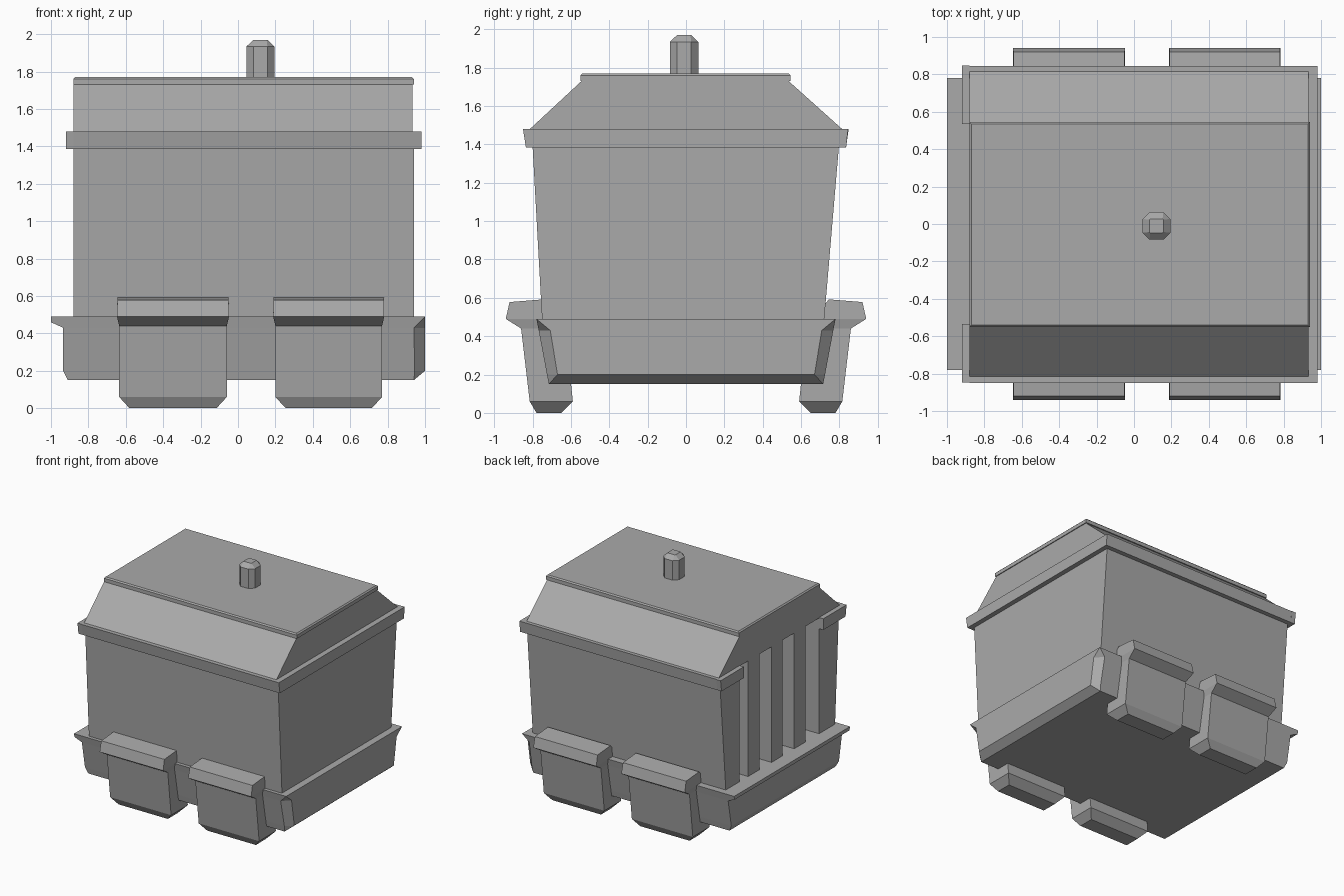
import bpy
import bmesh

if "Cube" in bpy.data.objects:
    bpy.data.objects.remove(bpy.data.objects["Cube"], do_unlink=True)

grey = bpy.data.materials.new("plain_grey")
grey.use_nodes = True
COLOUR = (0.4, 0.4, 0.4, 1)
grey.diffuse_color = COLOUR
grey.node_tree.nodes["Principled BSDF"].inputs["Base Color"].default_value = COLOUR


def loft(name, rings):
    """Skin equal-length point rings and cap both ends."""
    bm = bmesh.new()
    loops = [[bm.verts.new(p) for p in ring] for ring in rings]
    n = len(loops[0])
    for a, b in zip(loops, loops[1:]):
        for i in range(n):
            j = (i + 1) % n
            bm.faces.new((a[i], a[j], b[j], b[i]))
    bm.faces.new(loops[0])
    bm.faces.new(loops[-1])
    bmesh.ops.remove_doubles(bm, verts=bm.verts, dist=0.0005)
    bmesh.ops.recalc_face_normals(bm, faces=bm.faces)
    mesh = bpy.data.meshes.new(name)
    bm.to_mesh(mesh)
    bm.free()
    mesh.materials.append(grey)
    obj = bpy.data.objects.new(name, mesh)
    bpy.context.collection.objects.link(obj)
    return obj


def rect(x0, x1, y0, y1, z):
    return [(x0, y0, z), (x1, y0, z), (x1, y1, z), (x0, y1, z)]


def box(name, x0, x1, y0, y1, z0, z1):
    return loft(name, [rect(x0, x1, y0, y1, z0), rect(x0, x1, y0, y1, z1)])


def base_ring(z, x0, x1, y, c):
    """Rectangle whose two right-hand corners are cut by c."""
    return [(x0, -y, z), (x1 - c, -y, z), (x1, -y + c, z),
            (x1, y - c, z), (x1 - c, y, z), (x0, y, z)]


# Chassis: cut corners at one end, overhanging lip at the other
loft("chassis", [
    base_ring(0.15, -0.91, 0.94, 0.715, 0),
    base_ring(0.20, -0.935, 1.0, 0.725, 0.055),
    base_ring(0.43, -0.935, 1.0, 0.768, 0.06),
    base_ring(0.46, -1.0, 1.0, 0.774, 0.03),
    base_ring(0.49, -1.0, 1.0, 0.78, 0),
])

# Body core, with the grille recess left open in front of it
BACK, FRONT, WALL = -0.88, 0.94, -0.66
LOW, HIGH = 0.48, 1.48
loft("body", [rect(WALL, FRONT, -0.75, 0.72, LOW),
              rect(WALL, FRONT, -0.805, 0.805, HIGH)])

# Corner pillars either side of the grille, and the grille bars
for side, low_y, tag in ((1, 0.72, "left"), (-1, -0.75, "right")):
    inner = side * 0.535
    loft("pillar_" + tag, [rect(BACK, WALL, inner, low_y, LOW),
                           rect(BACK, WALL, inner, side * 0.805, HIGH)])
for i, y in enumerate((0.345, 0.03, -0.275)):
    box(f"grille_bar_{i + 1}", BACK, WALL, y - 0.075, y + 0.075, LOW, HIGH)

# Rim around the top of the body, with corner returns beside the grille
loft("rim", [rect(BACK, 0.98, -0.835, 0.835, 1.385),
             rect(BACK, 0.98, -0.85, 0.845, 1.48)]).name = "rim"
rim = bpy.data.objects["rim"]
for side, tag in ((1, "left"), (-1, "right")):
    loft("rim_corner_" + tag, [
        rect(-0.92, BACK, side * 0.535, side * 0.835, 1.385),
        rect(-0.92, BACK, side * 0.535, side * 0.848, 1.48)])

# Notch the rim so the bars run up to the lid
cutter = box("rim_cutter", -1.1, WALL, -0.535, 0.535, 1.3, 1.479)
cutter.hide_render = True
cutter.hide_set(True)
notch = rim.modifiers.new("grille_notch", "BOOLEAN")
notch.operation = "DIFFERENCE"
notch.solver = "EXACT"
notch.object = cutter

# Sloped lid with a thin flat cap
lid = [(-0.82, 1.475), (-0.54, 1.735), (0.53, 1.735), (0.82, 1.475)]
loft("lid", [[(x, y, z) for y, z in lid] for x in (BACK, 0.933)])
loft("lid_cap", [rect(BACK, FRONT, -0.55, 0.545, 1.73),
                 rect(BACK, FRONT, -0.55, 0.545, 1.76),
                 rect(BACK + 0.01, FRONT - 0.01, -0.54, 0.535, 1.77)])


# Chimney: cut-corner square post with a bevelled top
def post_ring(z, r, c):
    corners = [(r, -c), (r, c), (c, r), (-c, r), (-r, c), (-r, -c), (-c, -r), (c, -r)]
    return [(0.12 + x, -0.01 + y, z) for x, y in corners]


loft("chimney", [post_ring(1.76, 0.074, 0.037), post_ring(1.935, 0.074, 0.037),
                 post_ring(1.97, 0.037, 0.033)])

# Track pods: tapered foot, leaning outer face and flared top guard
for x0, x1, end in ((-0.635, -0.06, "rear"), (0.2, 0.77, "front")):
    for s, tag in ((1, "left"), (-1, "right")):
        # each row: x inset, inner y, outer y, inner z, outer z
        rows = [(0.055, 0.65, 0.78, 0, 0), (0, 0.59, 0.815, 0.06, 0.06),
                (0, 0.63, 0.86, 0.44, 0.44), (-0.012, 0.66, 0.94, 0.49, 0.49),
                (-0.01, 0.745, 0.92, 0.592, 0.578)]
        loft(f"track_{end}_{tag}", [
            [(x0 + d, s * yi, zi), (x1 - d, s * yi, zi),
             (x1 - d, s * yo, zo), (x0 + d, s * yo, zo)]
            for d, yi, yo, zi, zo in rows])
